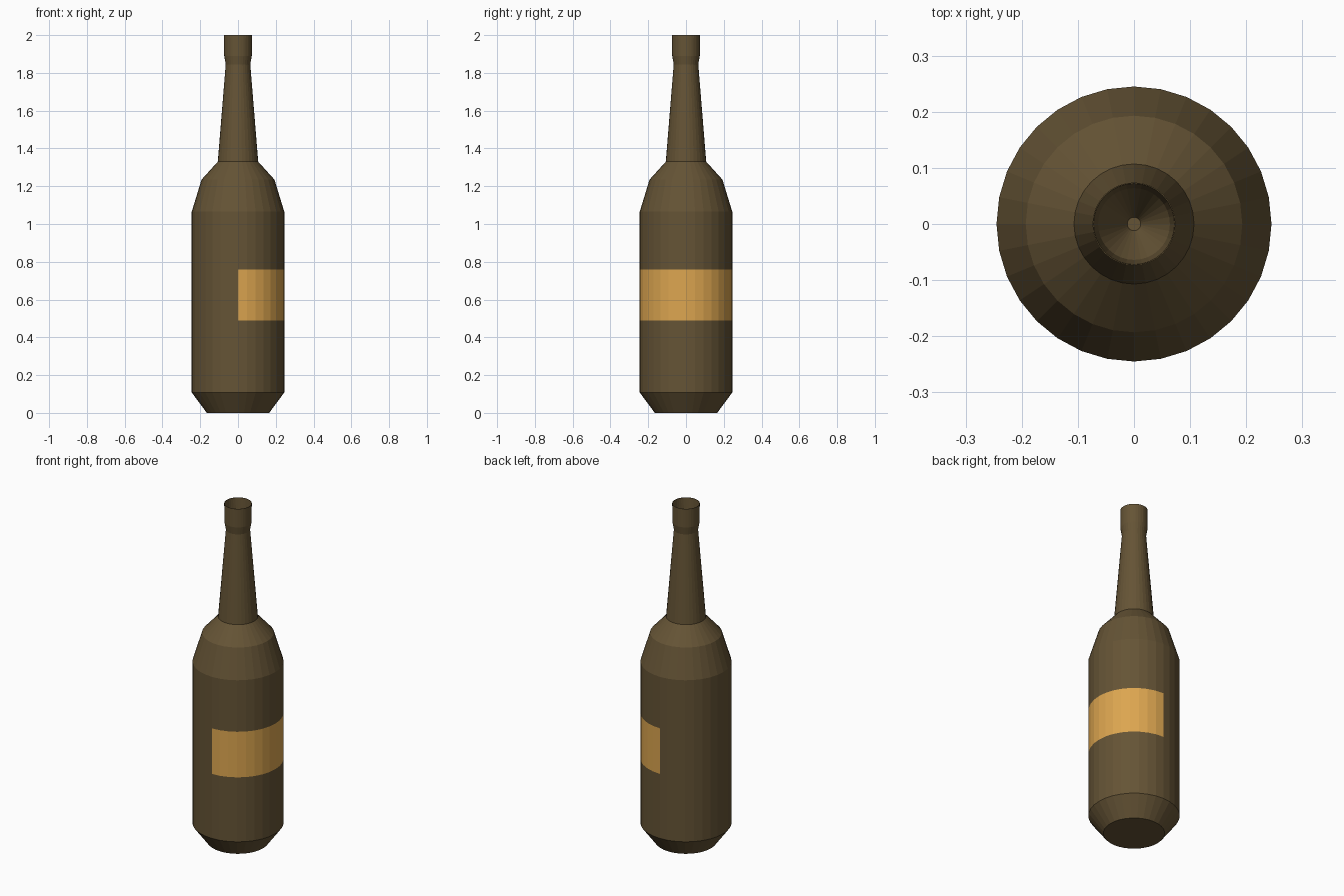
import bpy, bmesh
from math import cos, sin, pi

if "Cube" in bpy.data.objects:
    bpy.data.objects.remove(bpy.data.objects["Cube"])

SIDES = 32
LABEL = (0.49, 0.76)

# Bottle profile (radius, height): base, body, shoulder, neck, lip, then mouth interior
PROFILE = [
    (0.165, 0.0), (0.245, 0.108), (0.245, LABEL[0]), (0.245, LABEL[1]),
    (0.245, 1.065), (0.193, 1.235), (0.107, 1.33), (0.065, 1.845),
    (0.073, 1.89), (0.074, 2.0),
    (0.072, 2.0), (0.064, 1.86), (0.012, 1.75),
]


def material(name, color):
    mat = bpy.data.materials.new(name)
    mat.diffuse_color = (*color, 1.0)
    mat.use_nodes = True
    mat.node_tree.nodes["Principled BSDF"].inputs["Base Color"].default_value = mat.diffuse_color
    return mat


bm = bmesh.new()
rings = [[bm.verts.new((r * cos(2 * pi * i / SIDES), r * sin(2 * pi * i / SIDES), z))
          for i in range(SIDES)] for r, z in PROFILE]

# Walls between neighbouring rings; the label is half of the middle band, facing +x
for k, (low, high) in enumerate(zip(rings, rings[1:])):
    for i in range(SIDES):
        j = (i + 1) % SIDES
        face = bm.faces.new((low[i], low[j], high[j], high[i]))
        if PROFILE[k][1] == LABEL[0] and face.calc_center_median().x > 0:
            face.material_index = 1

# Flat base and the small disc at the bottom of the mouth
bm.faces.new(rings[0][::-1])
bm.faces.new(rings[-1])
bmesh.ops.recalc_face_normals(bm, faces=bm.faces[:])

mesh = bpy.data.meshes.new("bottle")
bm.to_mesh(mesh)
bm.free()
mesh.materials.append(material("brown_glass", (0.13, 0.088, 0.036)))
mesh.materials.append(material("label_paper", (0.72, 0.38, 0.08)))
bottle = bpy.data.objects.new("bottle", mesh)
bpy.context.collection.objects.link(bottle)
